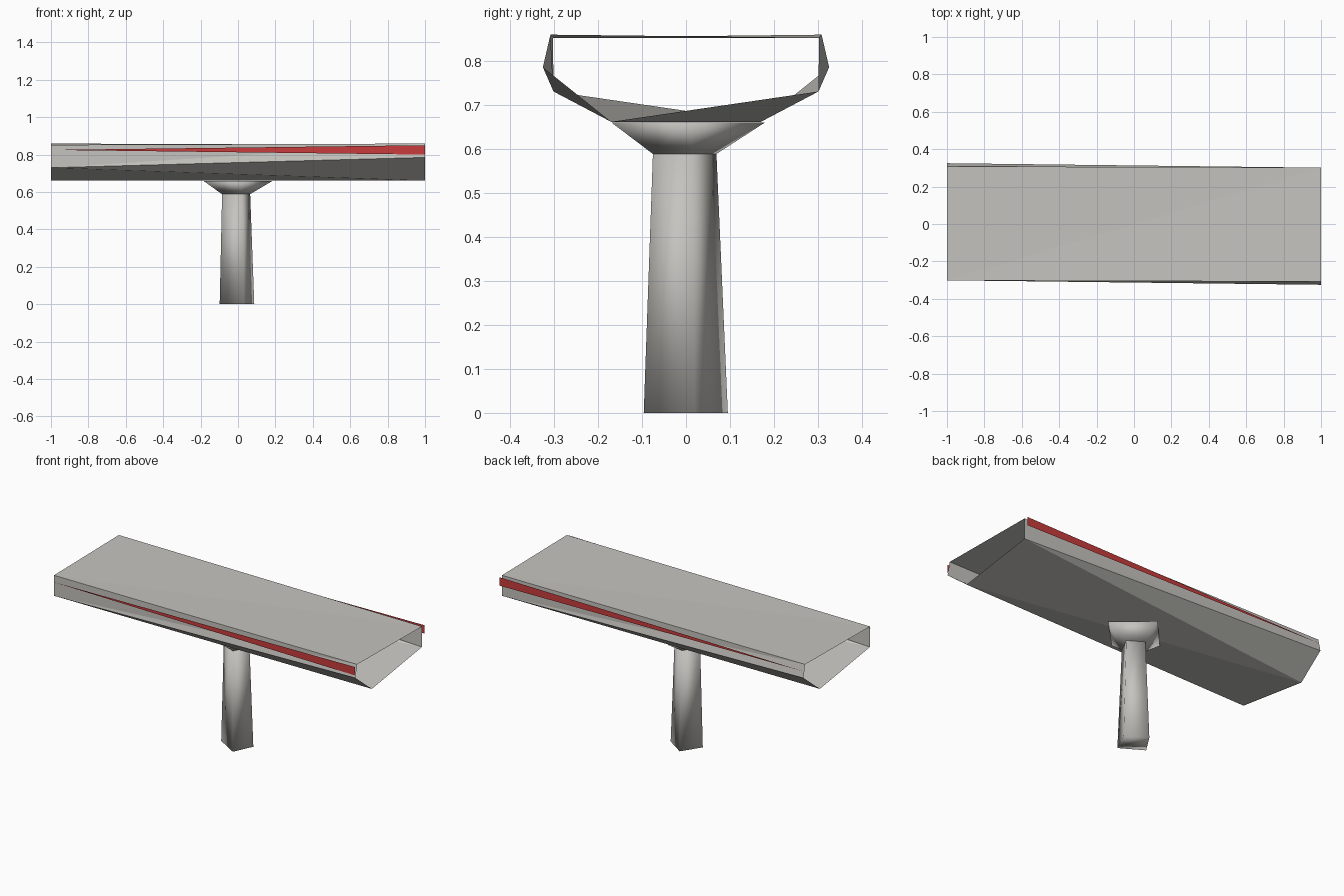
import bpy, bmesh
from mathutils import Vector

if "Cube" in bpy.data.objects:
    bpy.data.objects.remove(bpy.data.objects["Cube"])


def material(name, rgb):
    m = bpy.data.materials.new(name)
    m.diffuse_color = (*rgb, 1)
    m.use_nodes = True
    m.node_tree.nodes["Principled BSDF"].inputs["Base Color"].default_value = m.diffuse_color
    return m


GREY = material("warm_grey", (0.56, 0.55, 0.52))
RED = material("signal_red", (0.58, 0.045, 0.045))


def build(name, verts, faces, mat, smooth=False, recalc=False):
    mesh = bpy.data.meshes.new(name)
    mesh.from_pydata(verts, [], faces)
    if recalc:
        bm = bmesh.new()
        bm.from_mesh(mesh)
        bmesh.ops.recalc_face_normals(bm, faces=bm.faces)
        bm.to_mesh(mesh)
        bm.free()
    mesh.materials.append(mat)
    for p in mesh.polygons:
        p.use_smooth = smooth
    ob = bpy.data.objects.new(name, mesh)
    bpy.context.collection.objects.link(ob)
    return ob


# Deck: open tube; the far end is the near end turned half a circle about z
near = [(-0.308, 0.859), (-0.325, 0.785), (-0.17, 0.661), (0.301, 0.73), (0.302, 0.852)]
verts = [(1, y, z) for y, z in near] + [(-1, -y, z) for y, z in near]
half = [(0, 3 + 5, 1), (0, 4 + 5, 3 + 5),      # side wall
        (1, 3 + 5, 2),                         # chamfer
        (2, 3 + 5, 2 + 5),                     # half of the underside
        (0, 4, 4 + 5)]                         # half of the top
faces = half + [tuple((i + 5) % 10 for i in f) for f in half]
deck = build("deck_tube", verts, faces, GREY, recalc=True)
# make sure the open tube faces outwards
top = max(deck.data.polygons, key=lambda p: p.center.z)
if top.normal.z < 0:
    deck.data.flip_normals()

# Tapering stripes along both sides
for side, name in ((-1, "front_stripe"), (1, "back_stripe")):
    y = side * 0.326
    tri = [(-1, y, 0.825), (1, y, 0.80), (1, y, 0.85)]
    build(name, tri, [(0, 1, 2) if side < 0 else (0, 2, 1)], RED)


# Pillar and flared head: four-sided lofts with soft shading
def loft(name, low, high, z0, z1):
    verts = [(x, y, z0) for x, y in low] + [(x, y, z1) for x, y in high]
    sides = [(i, (i + 1) % 4, (i + 1) % 4 + 4, i + 4) for i in range(4)]
    return build(name, verts, sides + [(3, 2, 1, 0), (4, 5, 6, 7)], GREY, smooth=True)


foot = [(0.087, 0.02), (-0.025, 0.095), (-0.098, -0.018), (0.033, -0.096)]
neck = [(0.065, 0.015), (-0.02, 0.069), (-0.085, -0.012), (0.02, -0.075)]
head = [(0.185, 0.01), (-0.01, 0.18), (-0.185, -0.01), (0.01, -0.17)]
loft("pillar", foot, neck, 0, 0.592)
loft("pillar_head", neck, head, 0.588, 0.66)
